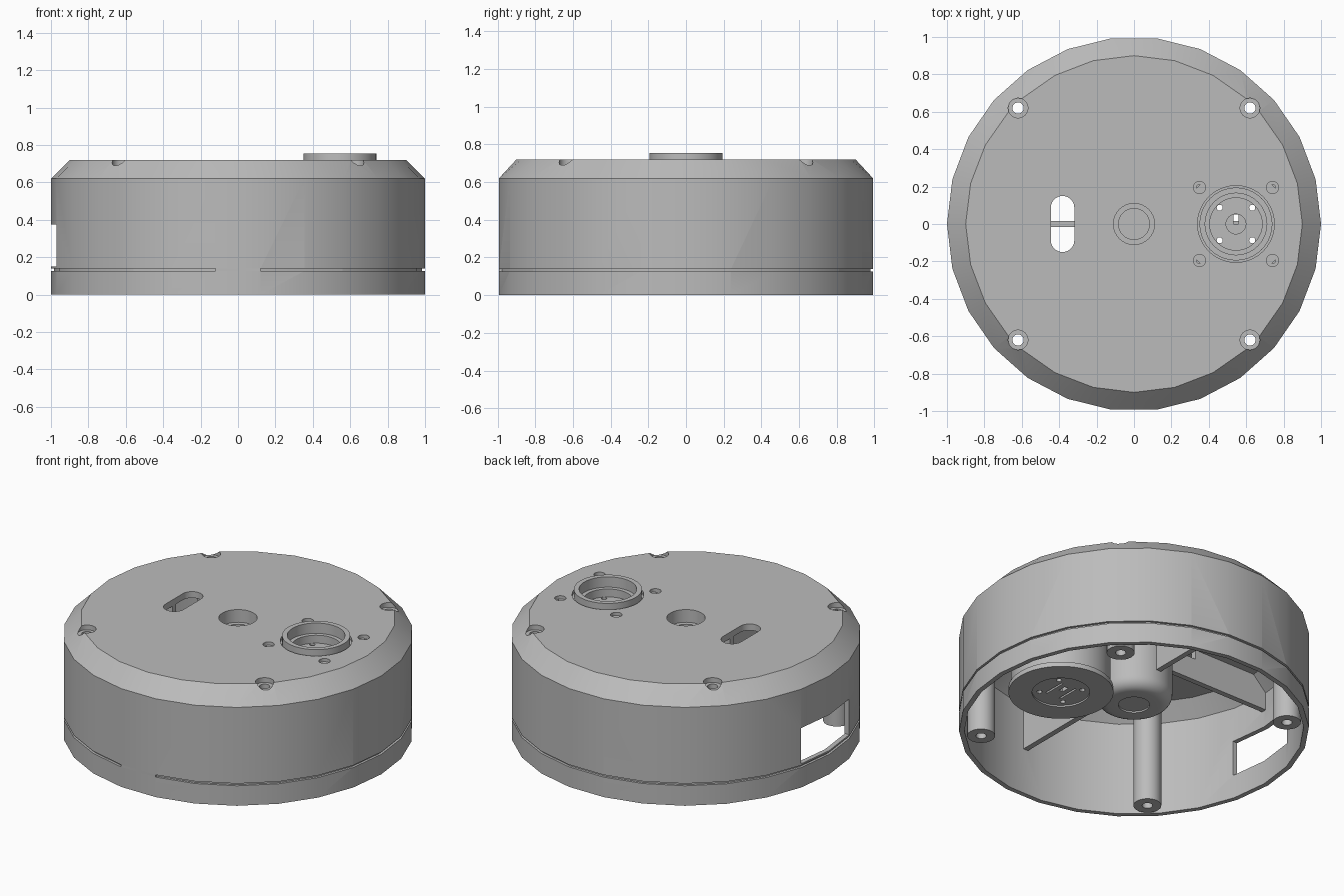
import bpy, bmesh, math
from mathutils import Matrix, Vector

if "Cube" in bpy.data.objects:
    bpy.data.objects.remove(bpy.data.objects["Cube"], do_unlink=True)

grey = bpy.data.materials.new("plain grey")
grey.use_nodes = True
colour = (0.5, 0.5, 0.5, 1)
grey.diffuse_color = colour
grey.node_tree.nodes["Principled BSDF"].inputs["Base Color"].default_value = colour


def make(name, bm):
    bmesh.ops.recalc_face_normals(bm, faces=bm.faces)
    mesh = bpy.data.meshes.new(name)
    bm.to_mesh(mesh)
    bm.free()
    mesh.materials.append(grey)
    obj = bpy.data.objects.new(name, mesh)
    bpy.context.collection.objects.link(obj)
    return obj


def box(name, x, y, z):
    """Box from (low, high) pairs."""
    bm = bmesh.new()
    bmesh.ops.create_cube(bm, size=1)
    for v in bm.verts:
        v.co = Vector([p[0] if c < 0 else p[1] for c, p in zip(v.co, (x, y, z))])
    return make(name, bm)


def lathe(name, profile, x=0, y=0, seg=32):
    """Solid of revolution from (radius, height) points, axis to axis."""
    bm = bmesh.new()
    rings = []
    for r, z in profile:
        n = seg if r else 1
        rings.append([bm.verts.new((x + r * math.cos(math.tau * i / seg),
                                    y + r * math.sin(math.tau * i / seg), z)) for i in range(n)])
    for a, b in zip(rings, rings[1:]):
        for i in range(seg):
            j = (i + 1) % seg
            corners = [a[i % len(a)], a[j % len(a)], b[j % len(b)], b[i % len(b)]]
            bm.faces.new(list(dict.fromkeys(corners)))
    # merge each flat cap into a single face
    bmesh.ops.dissolve_limit(bm, angle_limit=0.001, verts=bm.verts, edges=bm.edges)
    return make(name, bm)


def cylinder(r, low, high, x=0, y=0, seg=24):
    return lathe("cutter", [(0, low), (r, low), (r, high), (0, high)], x, y, seg)


def cut(target, *cutters):
    """Subtract the cutters, then remove them."""
    for cutter in cutters:
        cutter.hide_render = True
        mod = target.modifiers.new("cut", "BOOLEAN")
        mod.operation, mod.solver, mod.object = "DIFFERENCE", "EXACT", cutter
        graph = bpy.context.evaluated_depsgraph_get()
        mesh = bpy.data.meshes.new_from_object(target.evaluated_get(graph))
        target.modifiers.clear()
        target.data = mesh
        bpy.data.objects.remove(cutter, do_unlink=True)
    return target


SIDES = 26
SCREWS = [(sx * 0.62, sy * 0.62) for sx in (-1, 1) for sy in (-1, 1)]
SOCKET_X = 0.545

# Outer housing: faceted drum with a chamfered top
bm = bmesh.new()
for z in (0, 0.62):
    for i in range(SIDES):
        a = math.tau * i / SIDES
        bm.verts.new((math.cos(a), math.sin(a), z))
for quarter in range(4):
    for step in range(-3, 4):
        a = math.radians(90 * quarter + 14 * step)
        bm.verts.new((0.9 * math.cos(a), 0.9 * math.sin(a), 0.72))
bmesh.ops.convex_hull(bm, input=bm.verts)
bmesh.ops.dissolve_limit(bm, angle_limit=0.001, verts=bm.verts, edges=bm.edges)
housing = make("housing", bm)

# Hollow inside, leaving screw posts and cross ribs standing
cavity = lathe("cavity", [(0, -0.1), (0.97, -0.1), (0.97, 0.59), (0.88, 0.68), (0, 0.68)], seg=SIDES)
cut(cavity,
    box("rib", (-0.017, 0.017), (-1.2, 1.2), (0.29, 1)),
    box("rib", (-1.2, 1.2), (-0.017, 0.017), (0.48, 1)),
    *[cylinder(0.08, 0, 1, x, y) for x, y in SCREWS])
cut(housing, cavity)

# Screw holes with counterbores
for x, y in SCREWS:
    cut(housing, cylinder(0.053, 0.69, 0.9, x, y), cylinder(0.03, -0.2, 0.9, x, y))

# Side opening
cut(housing, box("cutter", (-1.2, -0.8), (-0.24, 0.24), (0.15, 0.375)))

# Seam groove, with a plain stretch at the front
groove = cut(cylinder(1.1, 0.126, 0.14, seg=SIDES), cylinder(0.985, 0, 0.3, seg=SIDES))
cut(housing, groove)
box("seam_bridge", (-0.12, 0.12), (-0.9927, -0.975), (0.125, 0.141))

# Rounded slot in the top
bm = bmesh.new()
for end in (-1, 1):
    for i in range(13):
        a = math.pi * i / 12
        for z in (0.62, 0.9):
            bm.verts.new((-0.382 + 0.063 * math.cos(a), end * (0.087 + 0.063 * math.sin(a)), z))
bmesh.ops.convex_hull(bm, input=bm.verts)
bmesh.ops.dissolve_limit(bm, angle_limit=0.001, verts=bm.verts, edges=bm.edges)
cut(housing, make("cutter", bm))

# Openings for the centre cup and the socket
cut(housing, cylinder(0.11, 0.6, 0.9, seg=32), cylinder(0.205, 0.6, 0.9, SOCKET_X, seg=40))

# Small fixing holes around the socket
for dx in (-0.195, 0.195):
    for dy in (-0.195, 0.195):
        cut(housing, cylinder(0.033, 0.695, 0.9, SOCKET_X + dx, dy, 16),
            cylinder(0.017, 0.65, 0.9, SOCKET_X + dx, dy, 16))

# Centre cup with a rounded underside
bend = [(0.15 + 0.07 * math.sin(a), 0.23 - 0.07 * math.cos(a))
        for a in [math.pi / 2 * i / 6 for i in range(7)]]
lathe("centre_cup", [(0, 0.17), (0.09, 0.17), (0.09, 0.16)] + bend +
      [(0.22, 0.7), (0.11, 0.7), (0.11, 0.64), (0.083, 0.64), (0.083, 0.61), (0, 0.61)])

# Socket: raised ring on top, drum and flange below
socket = lathe("socket", [
    (0, 0.05), (0.165, 0.05), (0.165, 0.04), (0.3, 0.04), (0.3, 0.07), (0.285, 0.07),
    (0.285, 0.7), (0.195, 0.7), (0.195, 0.755), (0.165, 0.755), (0.165, 0.69),
    (0.14, 0.69), (0.14, 0.64), (0.053, 0.64), (0.053, 0.62), (0, 0.62)], SOCKET_X, seg=40)
for dx in (-0.087, 0.087):
    for dy in (-0.087, 0.087):
        cut(socket, cylinder(0.016, -0.1, 0.9, SOCKET_X + dx, dy, 12))
cut(socket, box("cutter", (SOCKET_X - 0.013, SOCKET_X + 0.013), (0, 0.05), (-0.1, 0.9)))
for dx in (-0.05, 0.05):
    cut(socket, box("cutter", (SOCKET_X + dx - 0.006, SOCKET_X + dx + 0.006), (-0.07, 0.07), (-0.1, 0.09)))

# Smooth shading with sharp edges kept
bpy.ops.object.select_all(action="DESELECT")
for obj in bpy.context.collection.objects:
    if obj.type == "MESH" and grey.name in obj.data.materials:
        obj.select_set(True)
        bpy.context.view_layer.objects.active = obj
bpy.ops.object.shade_smooth_by_angle(angle=math.radians(30))
